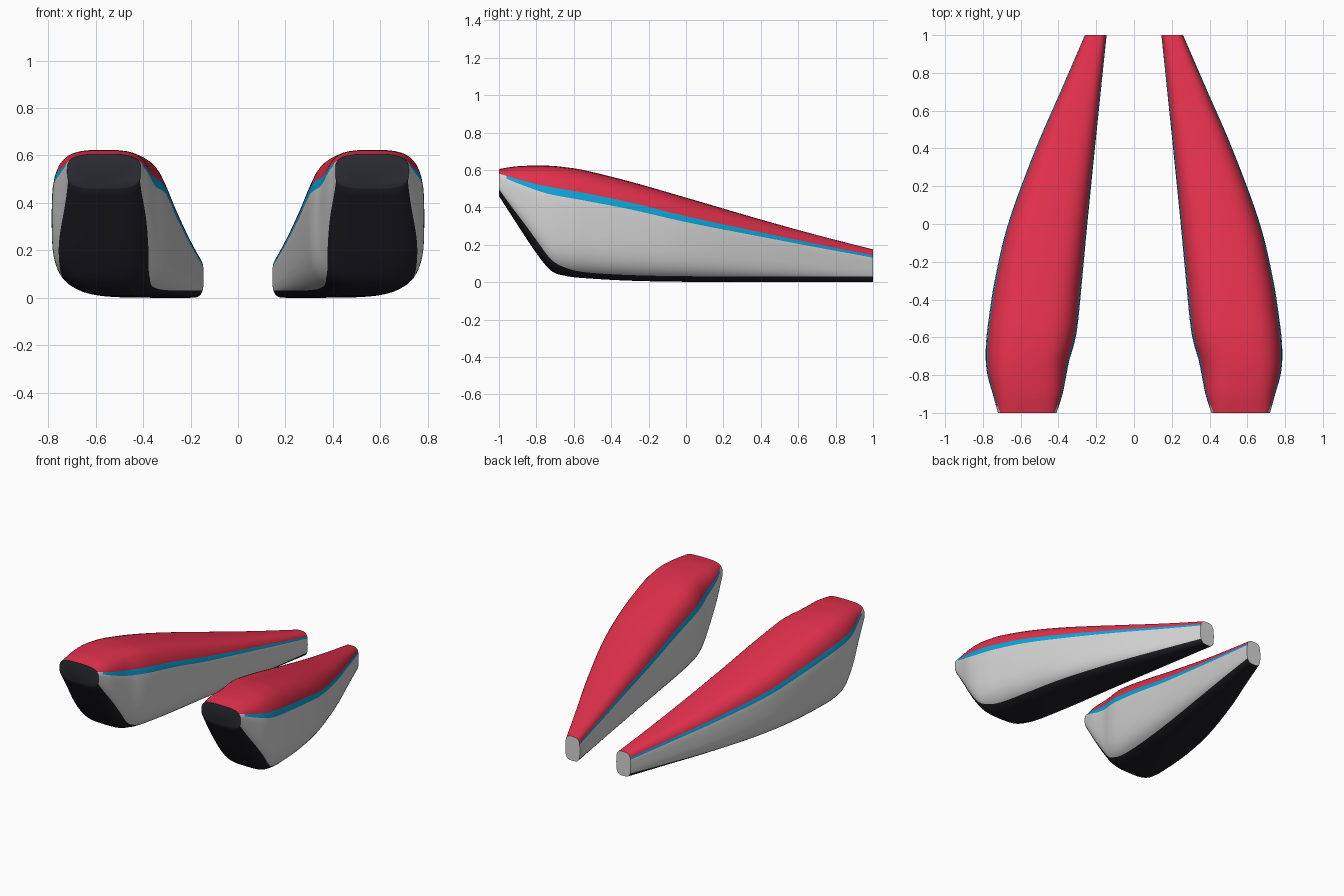
import bpy, bmesh, math

cube = bpy.data.objects.get("Cube")
if cube:
    bpy.data.objects.remove(cube, do_unlink=True)


def make_material(name, colour):
    mat = bpy.data.materials.new(name)
    mat.use_nodes = True
    rgba = (*colour, 1)
    mat.diffuse_color = rgba
    mat.node_tree.nodes["Principled BSDF"].inputs["Base Color"].default_value = rgba
    return mat


MATERIALS = [
    make_material("black underside", (.014, .014, .019)),
    make_material("light grey side", (.66, .66, .66)),
    make_material("blue stripe", (.004, .38, .7)),
    make_material("red top", (.75, .03, .07)),
    make_material("charcoal front cap", (.026, .028, .036)),
]
BLACK, GREY, BLUE, RED, CHARCOAL = range(len(MATERIALS))

# Stations along the pod: y, inner x, outer x, bottom, top, stripe height
STATIONS = [
    (-1, .41, .72, .46, .605, .575),
    (-.9, .378, .748, .305, .62, .54),
    (-.8, .358, .776, .155, .623, .508),
    (-.72, .342, .785, .06, .622, .488),
    (-.64, .318, .784, .033, .614, .474),
    (-.55, .3, .776, .022, .6, .458),
    (-.3, .275, .738, .008, .538, .408),
    (0, .247, .667, .002, .452, .337),
    (.4, .207, .52, 0, .335, .255),
    (.7, .176, .39, 0, .252, .195),
    (1, .145, .26, 0, .175, .137),
]
# Number of strips in each colour band, from the underside to the top
BANDS = [(BLACK, 6), (GREY, 8), (BLUE, 1), (RED, 9)]
POWER = 3.4


def slope(i, c):
    a, b = STATIONS[max(i - 1, 0)], STATIONS[min(i + 1, len(STATIONS) - 1)]
    return (b[c] - a[c]) / (b[0] - a[0])


def station(y):
    """Smoothly interpolate every measure between the stations."""
    i = max(k for k in range(len(STATIONS) - 1) if STATIONS[k][0] <= y)
    a, b = STATIONS[i], STATIONS[i + 1]
    step = b[0] - a[0]
    t = (y - a[0]) / step
    s = t * t * (3 - 2 * t)
    return [a[c] + (b[c] - a[c]) * s
            + step * (slope(i, c) * t * (1 - t) ** 2 - slope(i + 1, c) * t * t * (1 - t))
            for c in range(1, len(a))]


def signed_power(value, power):
    return math.copysign(abs(value) ** power, value)


def cross_section(y):
    """Rounded box outline whose points follow the colour boundaries."""
    inner, outer, low, high, stripe = station(y)
    cx, cz = (inner + outer) / 2, (low + high) / 2
    half_w, half_h = (outer - inner) / 2, (high - low) / 2
    sole = low + .03 + .04 * math.exp(-((y + .8) / .15) ** 2)
    thick = .035 * (high - low)
    edges = [low, sole, stripe - thick, stripe + thick, high]
    angles = [math.asin(max(-1, min(1, signed_power((z - cz) / half_h, POWER / 2))))
              for z in edges]
    side = []
    for (_, count), a, b in zip(BANDS, angles, angles[1:]):
        side += [a + (b - a) * k / count for k in range(count)]
    side.append(angles[-1])
    ring = side + [math.pi - a for a in reversed(side[1:-1])]
    return [(cx + half_w * signed_power(math.cos(a), 2 / POWER), y,
             cz + half_h * signed_power(math.sin(a), 2 / POWER)) for a in ring]


def build_pod(name, sign):
    bm = bmesh.new()
    ys = [-1 + k / 50 for k in range(50)] + [k / 20 for k in range(21)]
    rings = [[bm.verts.new((sign * x, y, z)) for x, y, z in cross_section(y)] for y in ys]
    half = [colour for colour, count in BANDS for _ in range(count)]
    colours = half + half[::-1]
    # Skin between neighbouring sections
    for y, a, b in zip(ys, rings, rings[1:]):
        for j, colour in enumerate(colours):
            k = (j + 1) % len(colours)
            face = bm.faces.new((a[j], a[k], b[k], b[j]))
            face.material_index = GREY if colour == BLUE and y < -.97 else colour
    # Flat end caps
    bm.faces.new(rings[0]).material_index = CHARCOAL
    bm.faces.new(rings[-1]).material_index = GREY
    bmesh.ops.recalc_face_normals(bm, faces=bm.faces)
    mesh = bpy.data.meshes.new(name)
    bm.to_mesh(mesh)
    bm.free()
    for mat in MATERIALS:
        mesh.materials.append(mat)
    pod = bpy.data.objects.new(name, mesh)
    bpy.context.collection.objects.link(pod)
    bpy.ops.object.select_all(action='DESELECT')
    pod.select_set(True)
    bpy.context.view_layer.objects.active = pod
    bpy.ops.object.shade_smooth_by_angle(angle=math.radians(40))


build_pod("left_pod", 1)
build_pod("right_pod", -1)
